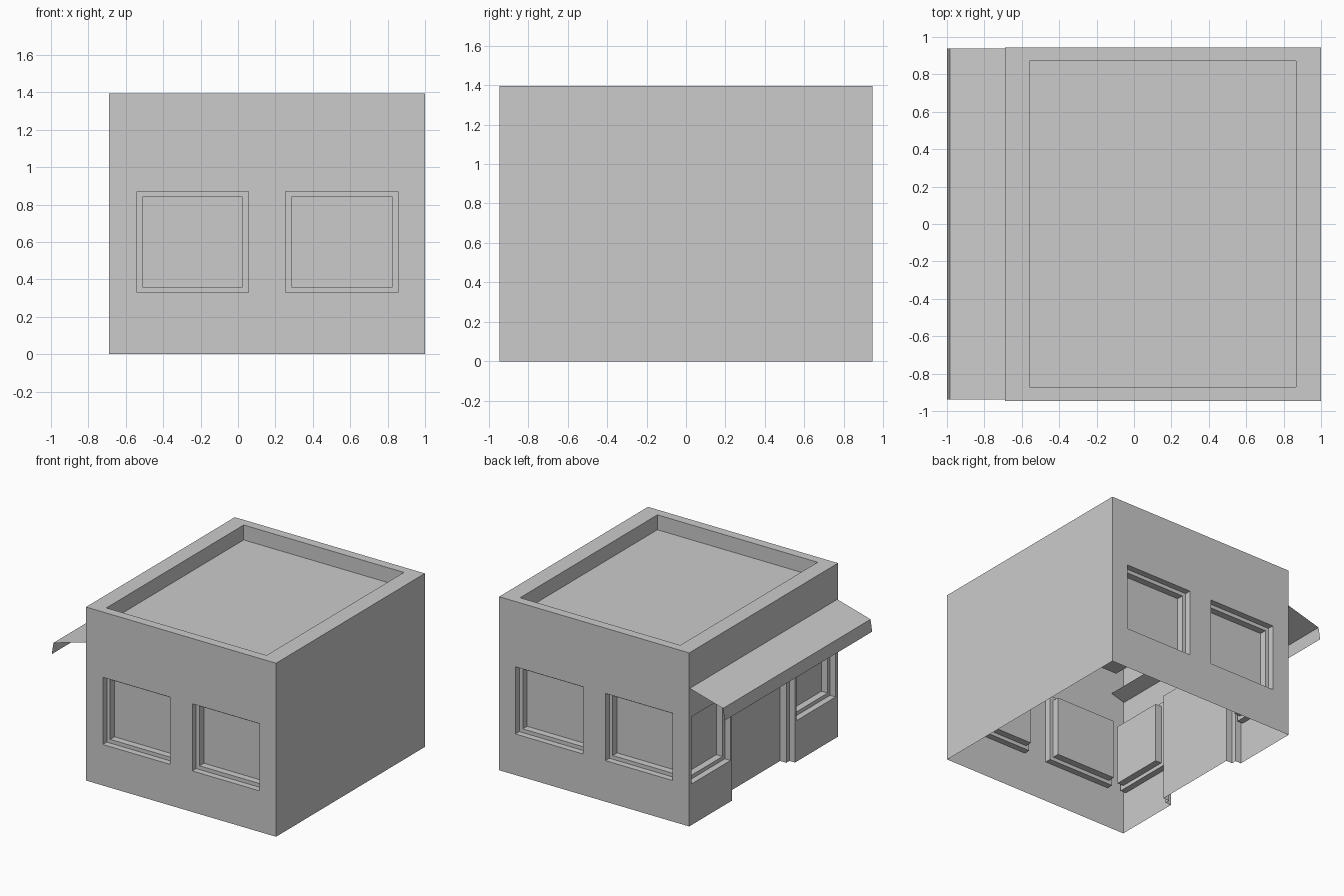
import bpy, bmesh
from mathutils import Vector

if "Cube" in bpy.data.objects:
    bpy.data.objects.remove(bpy.data.objects["Cube"])


def box(name, lo, hi):
    """Axis-aligned box between two corners."""
    bm = bmesh.new()
    bmesh.ops.create_cube(bm, size=1)
    lo, hi = Vector(lo), Vector(hi)
    for v in bm.verts:
        v.co = Vector([(lo[i] + hi[i]) / 2 + v.co[i] * (hi[i] - lo[i]) for i in range(3)])
    me = bpy.data.meshes.new(name)
    bm.to_mesh(me)
    bm.free()
    ob = bpy.data.objects.new(name, me)
    bpy.context.scene.collection.objects.link(ob)
    return ob


# Building block
WEST, EAST, HALF, TOP = -0.69, 1.0, 0.945, 1.395
building = box("building", (WEST, -HALF, 0), (EAST, HALF, TOP))
cutters = []


def cut(lo, hi):
    cutter = box("cutter", lo, hi)
    cutter.hide_render = True
    mod = building.modifiers.new("cut", 'BOOLEAN')
    mod.operation = 'DIFFERENCE'
    mod.solver = 'EXACT'
    mod.object = cutter
    cutters.append(cutter)


def opening(side, u0, u1, z0, z1, frame, sill=True):
    """Two-step recess: the outer reveal, then the pane set inside a frame."""
    for inset, depth in ((0, 0.05), (frame, 0.105)):
        a, b, t = u0 + inset, u1 - inset, z1 - inset
        s = z0 + inset if sill else z0
        if side == 'west':
            cut((WEST - 0.1, a, s), (WEST + depth, b, t))
        elif side == 'front':
            cut((a, -HALF - 0.1, s), (b, -HALF + depth, t))
        else:
            cut((a, HALF - depth, s), (b, HALF + 0.1, t))


# Roof recess behind the parapet
cut((-0.56, -0.872, TOP - 0.12), (0.865, 0.872, TOP + 0.2))

# Windows on the front and back walls
for side in ('front', 'back'):
    for u0, u1 in ((-0.54, 0.055), (0.255, 0.855)):
        opening(side, u0, u1, 0.33, 0.87, 0.03)

# Windows and doorway on the entrance wall
opening('west', 0.42, 0.915, 0.33, 0.87, 0.03)
opening('west', -0.915, -0.42, 0.33, 0.87, 0.03)
opening('west', -0.40, 0.40, -0.1, 0.91, 0.04, sill=False)

# Apply the cuts, then open the underside
bpy.context.view_layer.update()
dg = bpy.context.evaluated_depsgraph_get()
mesh = bpy.data.meshes.new_from_object(building.evaluated_get(dg))
building.modifiers.clear()
building.data = mesh
for c in cutters:
    bpy.data.objects.remove(c)
bm = bmesh.new()
bm.from_mesh(mesh)
under = [f for f in bm.faces if f.normal.z < -0.9 and f.calc_center_median().z < 0.02]
bmesh.ops.delete(bm, geom=under, context='FACES')
bm.to_mesh(mesh)
bm.free()

# Sheet awning with a short drop lip, extruded along the entrance wall
profile = [(-0.57, 1.14), (-0.985, 1.025), (-1.0, 0.93)]
bm = bmesh.new()
rows = [[bm.verts.new((x, y, z)) for y in (-0.937, 0.937)] for x, z in profile]
for (a, b), (c, d) in zip(rows, rows[1:]):
    bm.faces.new((a, b, d, c))
for f in bm.faces:
    f.normal_update()
    if f.normal.x > 0 or f.normal.z < -0.5:
        f.normal_flip()
me = bpy.data.meshes.new("awning")
bm.to_mesh(me)
bm.free()
bpy.context.scene.collection.objects.link(bpy.data.objects.new("awning", me))
